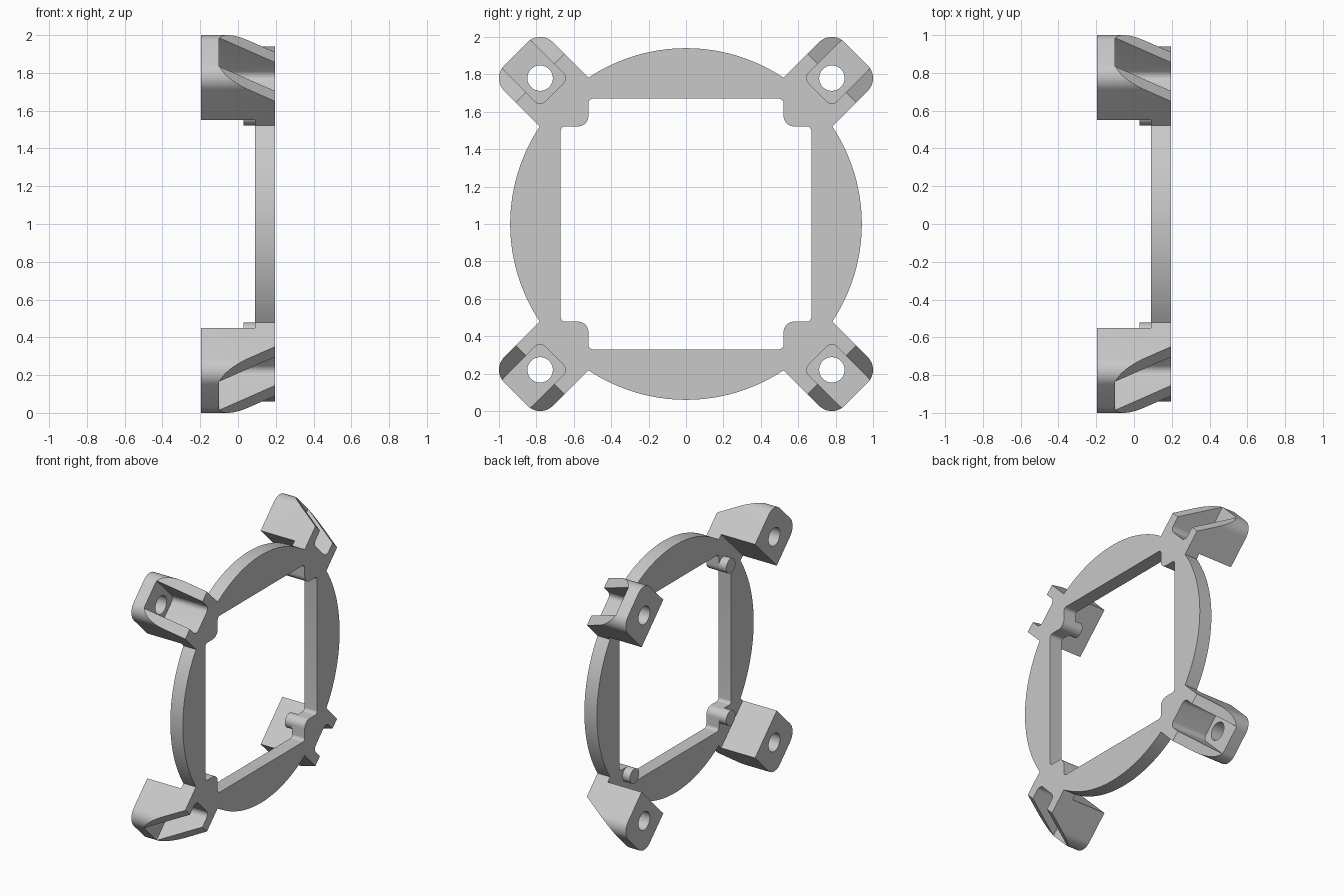
import bpy, bmesh
from math import pi, sin, cos, asin, radians
from mathutils import Vector

if "Cube" in bpy.data.objects:
    bpy.data.objects.remove(bpy.data.objects["Cube"], do_unlink=True)

# Main dimensions
BACK, FRONT, PLATE = -0.195, 0.195, 0.09   # depth levels along x
RING_R, LUG_W, LUG_IN, HOLE_AT = 0.94, 0.184, 0.962, 1.103
LUG_OUT = HOLE_AT + LUG_W
FLOOR, POCKET_W = -0.1, 0.107

grey = bpy.data.materials.new("light_grey")
grey.use_nodes = True
grey.diffuse_color = (0.58, 0.58, 0.58, 1)
grey.node_tree.nodes["Principled BSDF"].inputs["Base Color"].default_value = (0.58, 0.58, 0.58, 1)


def rounded(corners, steps=8):
    """Outline from right-angled corners given as (u, v, radius)."""
    out = []
    for i, (u, v, r) in enumerate(corners):
        p = Vector((u, v))
        if r == 0:
            out.append(p)
            continue
        a = (Vector(corners[i - 1][:2]) - p).normalized()
        b = (Vector(corners[(i + 1) % len(corners)][:2]) - p).normalized()
        c = p + (a + b) * r
        for k in range(steps + 1):
            t = k / steps * pi / 2
            out.append(c - (b * cos(t) + a * sin(t)) * r)
    return out


def circle(u, v, r, n=40):
    return [(u + r * cos(2 * pi * k / n), v + r * sin(2 * pi * k / n)) for k in range(n)]


def prism(name, outline, lo, hi, place=lambda u, v, d: (d, u, v)):
    """Extrude an outline from lo to hi; place maps it to x, y, z."""
    bm = bmesh.new()
    ends = [[bm.verts.new(place(u, v, d)) for u, v in outline] for d in (lo, hi)]
    n = len(outline)
    bm.faces.new(ends[0])
    bm.faces.new(ends[1])
    for i in range(n):
        j = (i + 1) % n
        bm.faces.new((ends[0][i], ends[0][j], ends[1][j], ends[1][i]))
    bmesh.ops.recalc_face_normals(bm, faces=bm.faces)
    mesh = bpy.data.meshes.new(name)
    bm.to_mesh(mesh)
    bm.free()
    mesh.materials.append(grey)
    obj = bpy.data.objects.new(name, mesh)
    bpy.context.collection.objects.link(obj)
    return obj


def cut(obj, cutters):
    for c in cutters:
        c.hide_render = True
        mod = obj.modifiers.new("cut", "BOOLEAN")
        mod.operation, mod.solver, mod.object = "DIFFERENCE", "EXACT", c
    deps = bpy.context.evaluated_depsgraph_get()
    mesh = bpy.data.meshes.new_from_object(obj.evaluated_get(deps))
    obj.modifiers.clear()
    obj.data = mesh
    for c in cutters:
        bpy.data.objects.remove(c, do_unlink=True)


def smooth(obj):
    for f in obj.data.polygons:
        f.use_smooth = True
    obj.data.set_sharp_from_angle(angle=radians(30))


# Ring frame: round plate with four short corner tabs and a stepped square opening
outline, half = [], asin(LUG_W / RING_R)
for q in range(4):
    mid = pi / 4 + q * pi / 2
    along, across = Vector((cos(mid), sin(mid))), Vector((-sin(mid), cos(mid)))
    outline += [along * LUG_IN - across * LUG_W, along * LUG_IN + across * LUG_W]
    sweep = pi / 2 - 2 * half
    for k in range(33):
        t = mid + half + sweep * k / 32
        outline.append(Vector((RING_R * cos(t), RING_R * sin(t))))

corners = []
for q in range(4):
    c, s = round(cos(q * pi / 2)), round(sin(q * pi / 2))
    for u, v, r in ((0.67, 0.522, 0.025), (0.522, 0.522, 0.055), (0.522, 0.67, 0.025)):
        corners.append((u * c - v * s, u * s + v * c, r))

frame = prism("ring_frame", outline, PLATE, FRONT)
cut(frame, [prism("opening", rounded(corners), -1, 1)])
smooth(frame)
frame.location.z = 1

# Mounting lug: rounded block, sloped on its outer side, with a bolt pocket and hole
lug = prism("mounting_lug", rounded([(LUG_IN, -LUG_W, 0), (LUG_OUT, -LUG_W, 0.097),
                                     (LUG_OUT, LUG_W, 0.097), (LUG_IN, LUG_W, 0)], 12), BACK, FRONT)
run = Vector((LUG_OUT - HOLE_AT, FLOOR - FRONT))
top, low = Vector((HOLE_AT, FRONT)) - run * 0.3, Vector((LUG_OUT, FLOOR)) + run * 0.3
slope = prism("slope", [top, low, (1.7, low.y), (1.7, top.y)], -0.5, 0.5,
              lambda u, v, d: (v, u, d))
pocket_in = HOLE_AT - POCKET_W
pocket = prism("pocket", rounded([(pocket_in, -POCKET_W, 0.04), (1.6, -POCKET_W, 0),
                                  (1.6, POCKET_W, 0), (pocket_in, POCKET_W, 0.04)]), FLOOR, 0.5)
hole = prism("hole", circle(HOLE_AT, 0, 0.068), -0.5, 0.5)
cut(lug, [slope, pocket, hole])
smooth(lug)

# Locating peg behind each inner corner
peg = prism("locating_peg", circle(0.577 * 2 ** 0.5, 0, 0.055), 0.028, PLATE)
smooth(peg)

# Repeat the lug and peg at the four corners
for part in (lug, peg):
    base = part.name
    for q, corner in enumerate(("upper_left", "upper_right", "lower_right", "lower_left")):
        obj = part if q == 0 else part.copy()
        if q:
            bpy.context.collection.objects.link(obj)
        obj.name = f"{base}_{q + 1}"
        obj.location.z = 1
        obj.rotation_euler.x = pi / 4 + q * pi / 2
